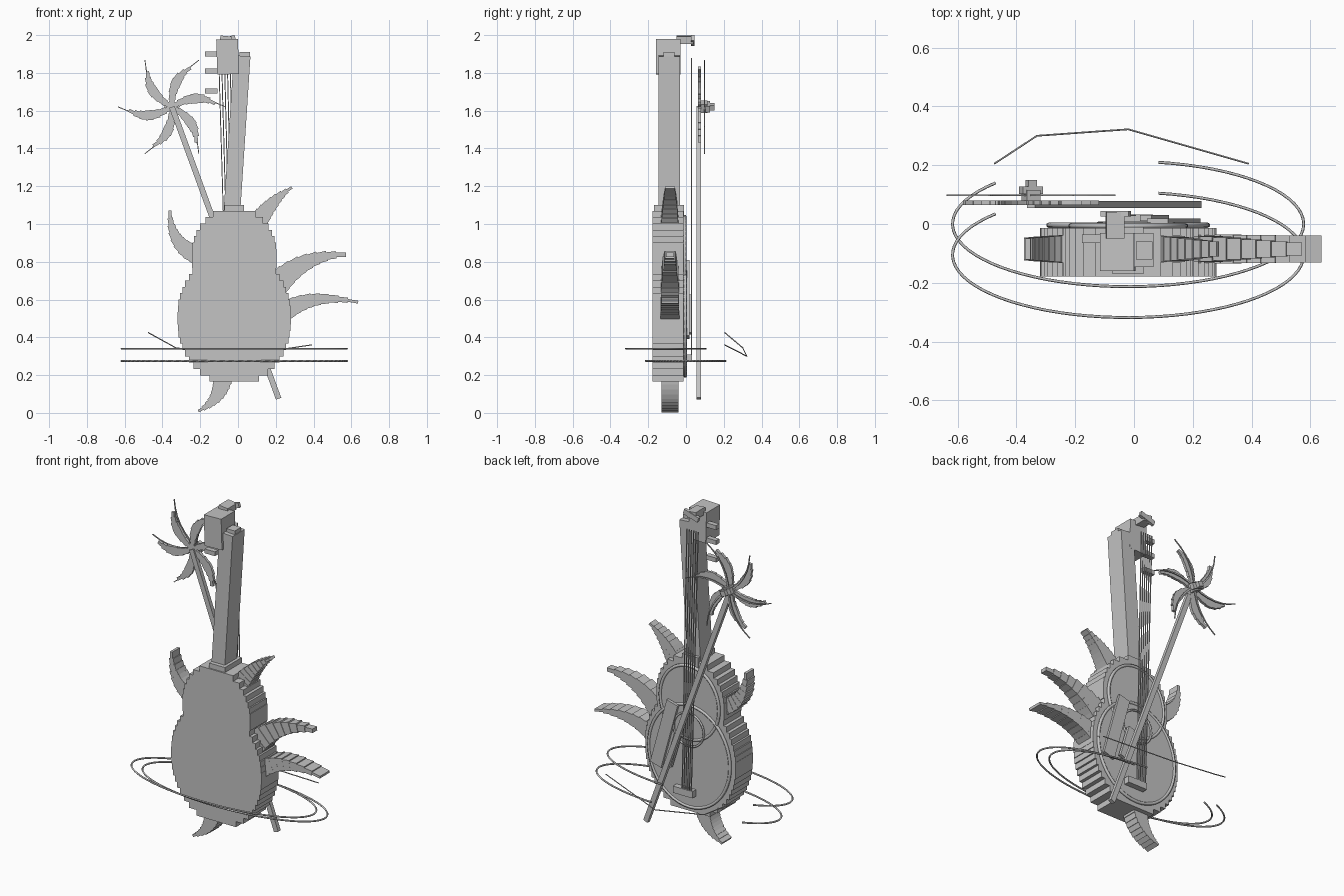
import bpy, bmesh, math
from mathutils import Vector, Matrix

if "Cube" in bpy.data.objects:
    bpy.data.objects.remove(bpy.data.objects["Cube"])

grey = bpy.data.materials.new("plain grey")
grey.diffuse_color = (0.55, 0.55, 0.55, 1)
grey.use_nodes = True
grey.node_tree.nodes["Principled BSDF"].inputs["Base Color"].default_value = grey.diffuse_color


def finish(name, bm):
    bmesh.ops.recalc_face_normals(bm, faces=bm.faces[:])
    me = bpy.data.meshes.new(name)
    bm.to_mesh(me)
    bm.free()
    me.materials.append(grey)
    ob = bpy.data.objects.new(name, me)
    bpy.context.collection.objects.link(ob)
    return ob


def add_box(bm, c, s, rot=0.0):
    """Box of size s at c, turned about y so its z axis leans to +x."""
    m = Matrix.Translation(c) @ Matrix.Rotation(rot, 4, 'Y') @ Matrix.Diagonal((*s, 1))
    bmesh.ops.create_cube(bm, size=1, matrix=m)


def add_bar(bm, p, q, w, y, d, extra=0.0):
    """Bar between two (x, z) points, width w, depth d centred on y."""
    dx, dz = q[0] - p[0], q[1] - p[1]
    add_box(bm, ((p[0] + q[0]) / 2, y, (p[1] + q[1]) / 2),
            (w, d, math.hypot(dx, dz) + extra), math.atan2(dx, dz))


def bezier(a, b, c, t):
    return tuple((1 - t) ** 2 * a[i] + 2 * t * (1 - t) * b[i] + t * t * c[i] for i in (0, 1))


def box(name, c, s, rot=0.0):
    bm = bmesh.new()
    add_box(bm, c, s, rot)
    return finish(name, bm)


def bar(name, p, q, w, y, d):
    bm = bmesh.new()
    add_bar(bm, p, q, w, y, d)
    return finish(name, bm)


def tube(name, pts, r):
    """Thin round tube along 3D points."""
    cu = bpy.data.curves.new(name, 'CURVE')
    cu.dimensions = '3D'
    cu.bevel_depth, cu.bevel_resolution, cu.use_fill_caps = r, 1, True
    sp = cu.splines.new('POLY')
    sp.points.add(len(pts) - 1)
    for p, co in zip(sp.points, pts):
        p.co = (*co, 1)
    cu.materials.append(grey)
    ob = bpy.data.objects.new(name, cu)
    bpy.context.collection.objects.link(ob)
    return ob


# Stepped body: outline of two overlapping ellipses cut in slabs
CX = -0.02
LOW, UP = (0.5, 0.30, 0.335), (0.82, 0.225, 0.25)


def half_width(z):
    return max(rx * math.sqrt(max(0, 1 - ((z - c) / rz) ** 2)) for c, rx, rz in (LOW, UP))


bm = bmesh.new()
n, z0, z1 = 27, 0.165, 1.07
h = (z1 - z0) / n
side = []
for i in range(n):
    a = z0 + i * h
    w = max(half_width(a), half_width(a + h))
    side += [(w, a), (w, a + h)]
outline = [(CX + w, z) for w, z in side] + [(CX - w, z) for w, z in reversed(side)]
f = bm.faces.new([bm.verts.new((x, -0.178, z)) for x, z in outline])
ext = bmesh.ops.extrude_face_region(bm, geom=[f])
bmesh.ops.translate(bm, vec=(0, 0.165, 0),
                    verts=[v for v in ext['geom'] if isinstance(v, bmesh.types.BMVert)])
finish("body", bm)

# Face plates with raised rims, and sound hole ring, on the +y side
for name, (cz, rx, rz), y in (("lower", LOW, -0.004), ("upper", UP, -0.006)):
    rx, rz = rx - 0.03, rz - 0.03
    bm = bmesh.new()
    m = (Matrix.Translation((CX, y - 0.006, cz)) @ Matrix.Diagonal((rx, 1, rz, 1))
         @ Matrix.Rotation(math.pi / 2, 4, 'X'))
    bmesh.ops.create_cone(bm, cap_ends=True, segments=48, radius1=1, radius2=1,
                          depth=0.014, matrix=m)
    finish(name + "_face_plate", bm)
    tube(name + "_face_rim", [(CX + rx * math.cos(k * math.pi / 24), y,
                               cz + rz * math.sin(k * math.pi / 24)) for k in range(49)], 0.009)
tube("sound_hole_ring", [(CX + 0.1 * math.cos(k * math.pi / 16), 0.003,
                          0.66 + 0.1 * math.sin(k * math.pi / 16)) for k in range(33)], 0.006)

# Neck, joint, headstock and pegs
box("neck_joint", (-0.02, -0.09, 1.07), (0.105, 0.16, 0.06))
bar("neck", (-0.033, 1.05), (0.022, 1.89), 0.088, -0.088, 0.115)
box("neck_end", (0.035, -0.09, 1.895), (0.055, 0.06, 0.03))
box("headstock", (-0.055, -0.095, 1.885), (0.115, 0.13, 0.185), -0.03)
box("headstock_top", (-0.065, -0.005, 1.975), (0.06, 0.09, 0.04), 0.1)
box("headstock_cap", (-0.062, 0.035, 1.972), (0.1, 0.018, 0.03), -0.3)
for i, z in enumerate((1.9, 1.81, 1.705)):
    box(f"peg_{i + 1}", (-0.142, -0.05, z), (0.068, 0.03, 0.026))

# Strings, bridge and guard
bm = bmesh.new()
for i in range(6):
    t = i / 5
    add_bar(bm, (-0.055 + 0.06 * t, 0.28), (-0.102 + 0.075 * t, 1.88), 0.005, 0.03, 0.005)
finish("strings", bm)
box("bridge", (0.0, 0.015, 0.29), (0.13, 0.035, 0.04))
bar("guard", (0.19, 0.4), (0.08, 0.8), 0.075, 0.01, 0.016)
bar("guard_trim", (0.1, 0.42), (0.04, 0.62), 0.04, 0.02, 0.02)


# Curved tapering fins made of stepped blocks
def fin(name, a, b, c, w0, w1, d0, d1, n=9):
    bm = bmesh.new()
    for i in range(n):
        t = (i + 0.5) / n
        add_bar(bm, bezier(a, b, c, i / n), bezier(a, b, c, (i + 1) / n),
                w0 + (w1 - w0) * t ** 1.3, -0.085, d0 + (d1 - d0) * t, 0.012)
    finish(name, bm)


fin("fin_top_right", (0.10, 1.0), (0.17, 1.12), (0.28, 1.19), 0.1, 0.008, 0.095, 0.05)
fin("fin_left", (-0.20, 0.83), (-0.36, 0.88), (-0.36, 1.065), 0.1, 0.01, 0.095, 0.07)
fin("fin_right_upper", (0.19, 0.66), (0.33, 0.84), (0.565, 0.838), 0.13, 0.015, 0.1, 0.04)
fin("fin_right_lower", (0.24, 0.53), (0.38, 0.64), (0.63, 0.587), 0.1, 0.008, 0.1, 0.09)
fin("fin_bottom", (-0.08, 0.19), (-0.09, 0.07), (-0.205, 0.012), 0.1, 0.008, 0.09, 0.09)

# Flower staff: stem, six swirling petals, spikes and a knob
FX, FZ = -0.35, 1.62
bar("staff", (FX, FZ), (0.215, 0.075), 0.03, 0.067, 0.024)


def polar(deg, r):
    a = math.radians(deg)
    return FX + r * math.cos(a), FZ + r * math.sin(a)


for k in range(6):
    ang = 60 * k
    bm = bmesh.new()
    a, b, c = (FX, FZ), polar(ang + 32, 0.15), polar(ang + 5, 0.225)
    widths = (0.025, 0.035, 0.045, 0.052, 0.045, 0.032, 0.018)
    for i, w in enumerate(widths):
        add_bar(bm, bezier(a, b, c, i / 7), bezier(a, b, c, (i + 1) / 7), w, 0.072, 0.016, 0.008)
    finish(f"petal_{k + 1}", bm)
    bm = bmesh.new()
    b, c = polar(ang + 26, 0.16), polar(ang, 0.285)
    for i in range(6):
        add_bar(bm, bezier(a, b, c, i / 6), bezier(a, b, c, (i + 1) / 6),
                0.012 - 0.0015 * i, 0.098, 0.006, 0.003)
    finish(f"petal_spike_{k + 1}", bm)
box("flower_centre", (FX, 0.09, FZ), (0.05, 0.05, 0.05), 0.4)
box("flower_knob", (FX, 0.115, FZ), (0.075, 0.025, 0.035), 0.4)
box("flower_tip", (FX, 0.135, FZ), (0.03, 0.03, 0.03), 0.4)

# Two open hoops around the body
for name, cy, z in (("lower_hoop", 0.0, 0.275), ("upper_hoop", -0.105, 0.34)):
    angles = [math.radians(80 - 301 * i / 64) for i in range(65)]
    tube(name, [(CX + 0.597 * math.cos(t), cy + 0.213 * math.sin(t), z) for t in angles], 0.005)

# Thin bent thread behind
tube("thread", [(-0.475, 0.205, 0.425), (-0.33, 0.3, 0.345),
                (-0.02, 0.322, 0.3), (0.39, 0.205, 0.36)], 0.003)
